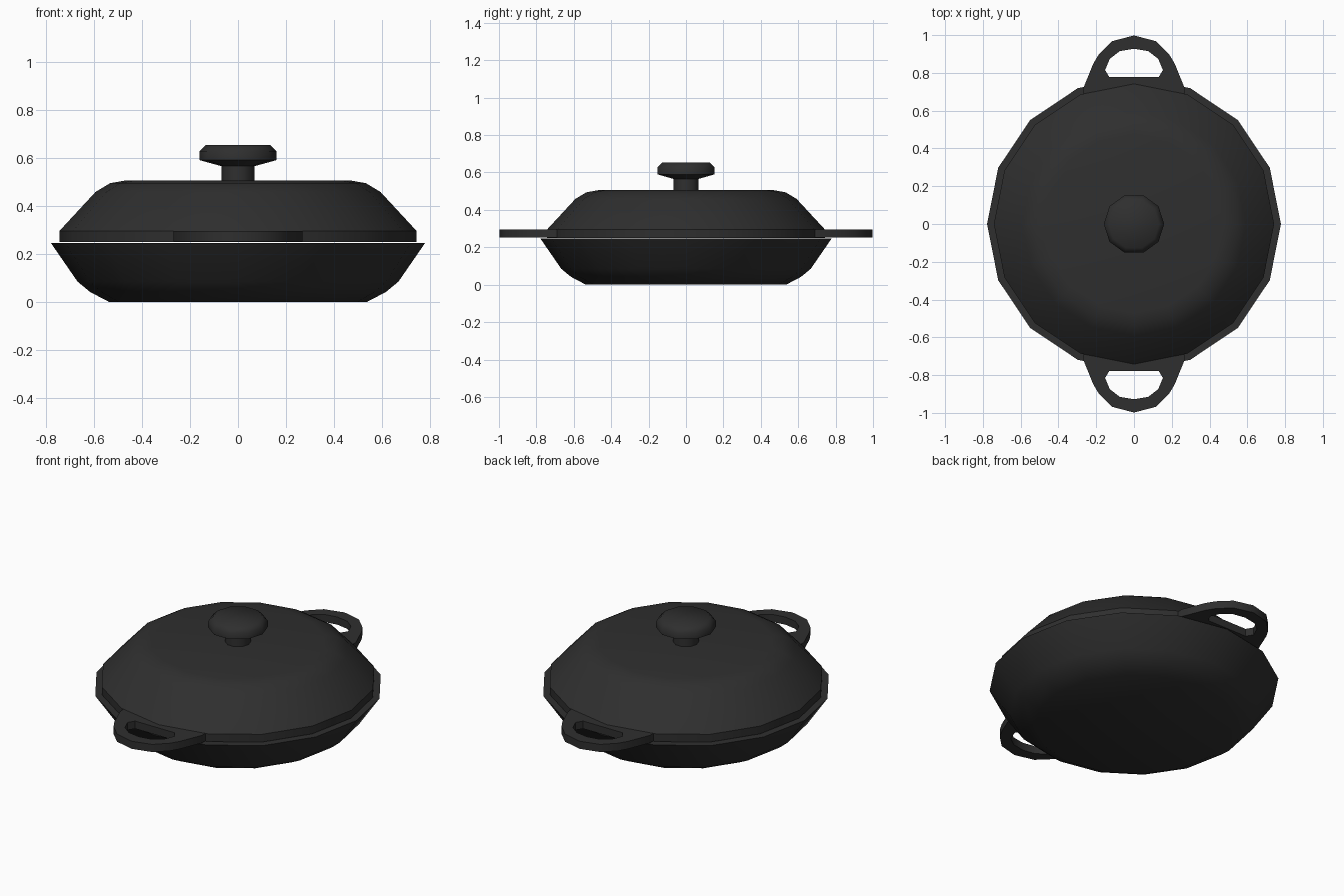
import bpy, bmesh, math

if "Cube" in bpy.data.objects:
    bpy.data.objects.remove(bpy.data.objects["Cube"])

iron = bpy.data.materials.new("cast_iron_black")
iron.diffuse_color = (0.028, 0.028, 0.028, 1)
iron.use_nodes = True
iron.node_tree.nodes["Principled BSDF"].inputs["Base Color"].default_value = iron.diffuse_color


def finish(bm, name, angle):
    bmesh.ops.recalc_face_normals(bm, faces=bm.faces)
    me = bpy.data.meshes.new(name)
    bm.to_mesh(me)
    bm.free()
    ob = bpy.data.objects.new(name, me)
    bpy.context.collection.objects.link(ob)
    me.materials.append(iron)
    bpy.ops.object.select_all(action='DESELECT')
    ob.select_set(True)
    bpy.context.view_layer.objects.active = ob
    bpy.ops.object.shade_smooth_by_angle(angle=math.radians(angle))
    return ob


def lathe(name, profile, sides, angle):
    """Revolve an (r, z) profile about z and cap both ends."""
    bm = bmesh.new()
    rings = []
    for r, z in profile:
        rings.append([bm.verts.new((r * math.cos(2 * math.pi * i / sides),
                                    r * math.sin(2 * math.pi * i / sides), z))
                      for i in range(sides)])
    for a, b in zip(rings, rings[1:]):
        for i in range(sides):
            j = (i + 1) % sides
            bm.faces.new((a[i], a[j], b[j], b[i]))
    bm.faces.new(rings[0])
    bm.faces.new(rings[-1])
    return finish(bm, name, angle)


# Pan body: outer wall, flat rim, hollow inside
lathe("pan", [(0.535, 0), (0.615, 0.042), (0.667, 0.085), (0.778, 0.246),
              (0.72, 0.246), (0.63, 0.105), (0.59, 0.065), (0.52, 0.035)], 16, 50)

# Lid: domed top, upright edge band, hollow underneath
lathe("lid", [(0.47, 0.505), (0.532, 0.494), (0.592, 0.458), (0.742, 0.296),
              (0.742, 0.25), (0.70, 0.25), (0.70, 0.28), (0.57, 0.425),
              (0.52, 0.455), (0.46, 0.47)], 16, 40)

# Knob with a short neck
lathe("lid_knob", [(0.069, 0.49), (0.069, 0.565), (0.16, 0.59), (0.16, 0.627),
                   (0.133, 0.653)], 10, 50)


# Side handles: flat loops, half outline mirrored in x
OUTER = [(0, 0.998), (0.115, 0.968), (0.185, 0.9), (0.215, 0.85), (0.268, 0.72),
         (0.268, 0.685), (0, 0.685)]
INNER = [(0, 0.928), (0.075, 0.915), (0.128, 0.875), (0.153, 0.815), (0.13, 0.777),
         (0.08, 0.777), (0, 0.777)]


def handle(name, side):
    bm = bmesh.new()
    full = [h + [(-x, y) for x, y in h[-2:0:-1]] for h in (OUTER, INNER)]
    o, i = [[bm.verts.new((x, y * side, 0.251)) for x, y in loop] for loop in full]
    n = len(o)
    faces = [bm.faces.new((o[k], o[(k + 1) % n], i[(k + 1) % n], i[k])) for k in range(n)]
    ext = bmesh.ops.extrude_face_region(bm, geom=faces, use_keep_orig=True)
    for v in ext["geom"]:
        if isinstance(v, bmesh.types.BMVert):
            v.co.z = 0.296
    finish(bm, name, 40)


handle("front_handle", -1)
handle("back_handle", 1)
